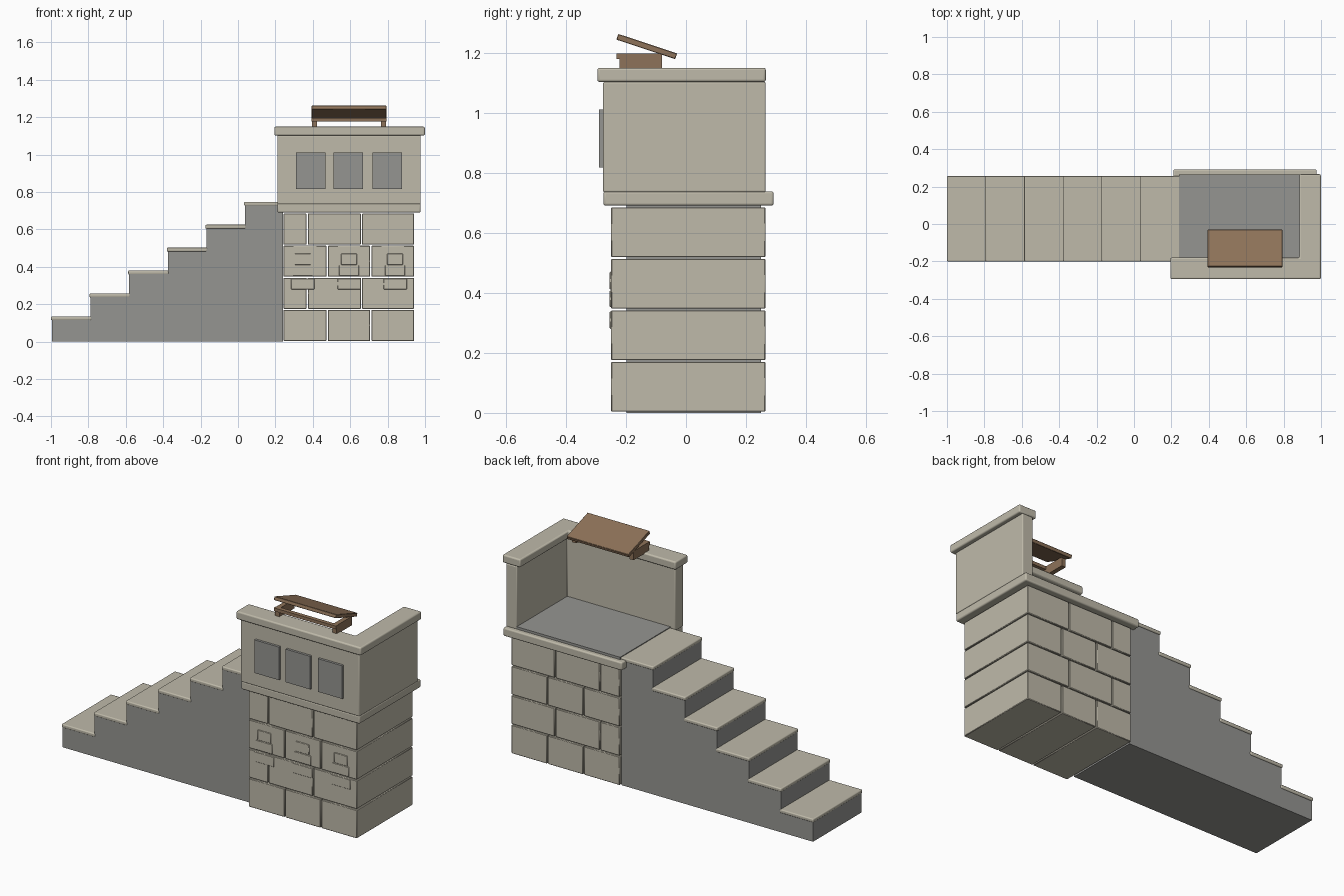
import bpy, bmesh, math

if "Cube" in bpy.data.objects:
    bpy.data.objects.remove(bpy.data.objects["Cube"])


def material(name, rgb):
    m = bpy.data.materials.new(name)
    m.diffuse_color = (*rgb, 1)
    m.use_nodes = True
    m.node_tree.nodes["Principled BSDF"].inputs["Base Color"].default_value = m.diffuse_color
    return m


STONE = material("pale_stone", (0.52, 0.49, 0.40))
GREY = material("grey_stone", (0.30, 0.30, 0.285))
WOOD = material("wood", (0.27, 0.17, 0.10))


def finish(name, bm, mat, bevel=0, segments=3):
    bmesh.ops.recalc_face_normals(bm, faces=bm.faces)
    mesh = bpy.data.meshes.new(name)
    bm.to_mesh(mesh)
    bm.free()
    ob = bpy.data.objects.new(name, mesh)
    bpy.context.collection.objects.link(ob)
    mesh.materials.append(mat)
    if bevel:
        mod = ob.modifiers.new("bevel", 'BEVEL')
        mod.width, mod.segments = bevel, segments
    return ob


def prism(name, pts, axis, lo, hi, mat, bevel=0, segments=3):
    """Extrude a 2D outline along y or z."""
    bm = bmesh.new()
    place = (lambda a, b: (a, lo, b)) if axis == 'y' else (lambda a, b: (a, b, lo))
    face = bm.faces.new([bm.verts.new(place(a, b)) for a, b in pts])
    moved = bmesh.ops.extrude_face_region(bm, geom=[face])['geom']
    step = (0, hi - lo, 0) if axis == 'y' else (0, 0, hi - lo)
    bmesh.ops.translate(bm, vec=step, verts=[v for v in moved if isinstance(v, bmesh.types.BMVert)])
    return finish(name, bm, mat, bevel, segments)


def box(name, x0, x1, y0, y1, z0, z1, mat, bevel=0, segments=3):
    return prism(name, [(x0, y0), (x1, y0), (x1, y1), (x0, y1)], 'z', z0, z1, mat, bevel, segments)


# Staircase: stepped solid with thin overhanging treads
RUN, RISE, N = 0.2065, 0.1225, 6
outline = [(0.24, 0), (-0.995, 0)]
for i in range(N):
    x, z = -0.995 + i * RUN, 0.117 + i * RISE
    outline += [(x, z), (x + RUN if i < N - 1 else 0.24, z)]
    box(f"stair_tread_{i + 1}", x - 0.005, x + RUN + 0.005, -0.20, 0.256,
        z - 0.003, z + 0.018, STONE, 0.006)
prism("stair_body", outline, 'y', -0.198, 0.25, GREY)

# Pedestal: four courses of blocks running front to back
GAP = 0.003
for row in range(4):
    joints = [0.24, 0.477, 0.71, 0.945] if row % 2 == 0 else [0.24, 0.37, 0.66, 0.945]
    z = 0.004 + row * 0.1715
    for i in range(3):
        box(f"pedestal_block_{row + 1}_{i + 1}", joints[i] + GAP, joints[i + 1] - GAP,
            -0.25, 0.265, z, z + 0.166, STONE, 0.003, 1)

# Shallow raised stones on the pedestal front
for i, x in enumerate((0.346, 0.594, 0.84)):
    for j, (w, z0, z1) in enumerate(((0.125, 0.28, 0.338), (0.106, 0.352, 0.408), (0.085, 0.411, 0.47))):
        box(f"raised_stone_{i + 1}_{j + 1}", x - w / 2, x + w / 2, -0.254, -0.235, z0, z1, STONE, 0.002, 1)

# Platform slab and floor
box("platform_slab", 0.21, 0.977, -0.275, 0.292, 0.69, 0.738, STONE, 0.008)
box("platform_floor", 0.24, 0.91, -0.21, 0.265, 0.72, 0.752, GREY)


def ell(name, x0, x1, y0, y1, tx, ty, z0, z1, bevel):
    """L-shaped plan: front wall plus right wall."""
    pts = [(x0, y0), (x1, y0), (x1, y1), (x1 - tx, y1), (x1 - tx, y0 + ty), (x0, y0 + ty)]
    prism(name, pts, 'z', z0, z1, STONE, bevel)


# Parapet and its coping, open at the left and back
ell("parapet_wall", 0.21, 0.977, -0.276, 0.265, 0.07, 0.075, 0.735, 1.102, 0.005)
ell("parapet_coping", 0.194, 0.999, -0.295, 0.266, 0.115, 0.115, 1.102, 1.149, 0.008)

# Raised panels on the parapet front
for i, x in enumerate((0.388, 0.59, 0.797)):
    box(f"front_panel_{i + 1}", x - 0.079, x + 0.079, -0.29, -0.27, 0.817, 1.01, GREY)

# Reading stand: two side supports, front rail, sloping board
for side, x in (("left", 0.395), ("right", 0.765)):
    box(f"stand_support_{side}", x, x + 0.027, -0.222, -0.08, 1.145, 1.197, WOOD)
box("stand_rail", 0.393, 0.794, -0.231, -0.207, 1.178, 1.197, WOOD)
a = (-0.232, 1.243)
b = (-0.036, 1.178)
length = math.hypot(b[0] - a[0], b[1] - a[1])
board = box("reading_board", -0.2, 0.2, 0, length, 0, 0.02, WOOD, 0.002, 1)
board.location = (0.593, *a)
board.rotation_euler.x = math.atan2(b[1] - a[1], b[0] - a[0])

for ob in list(bpy.context.collection.objects):
    ob.select_set(True)
    bpy.context.view_layer.objects.active = ob
bpy.ops.object.shade_smooth_by_angle(angle=math.radians(35))
